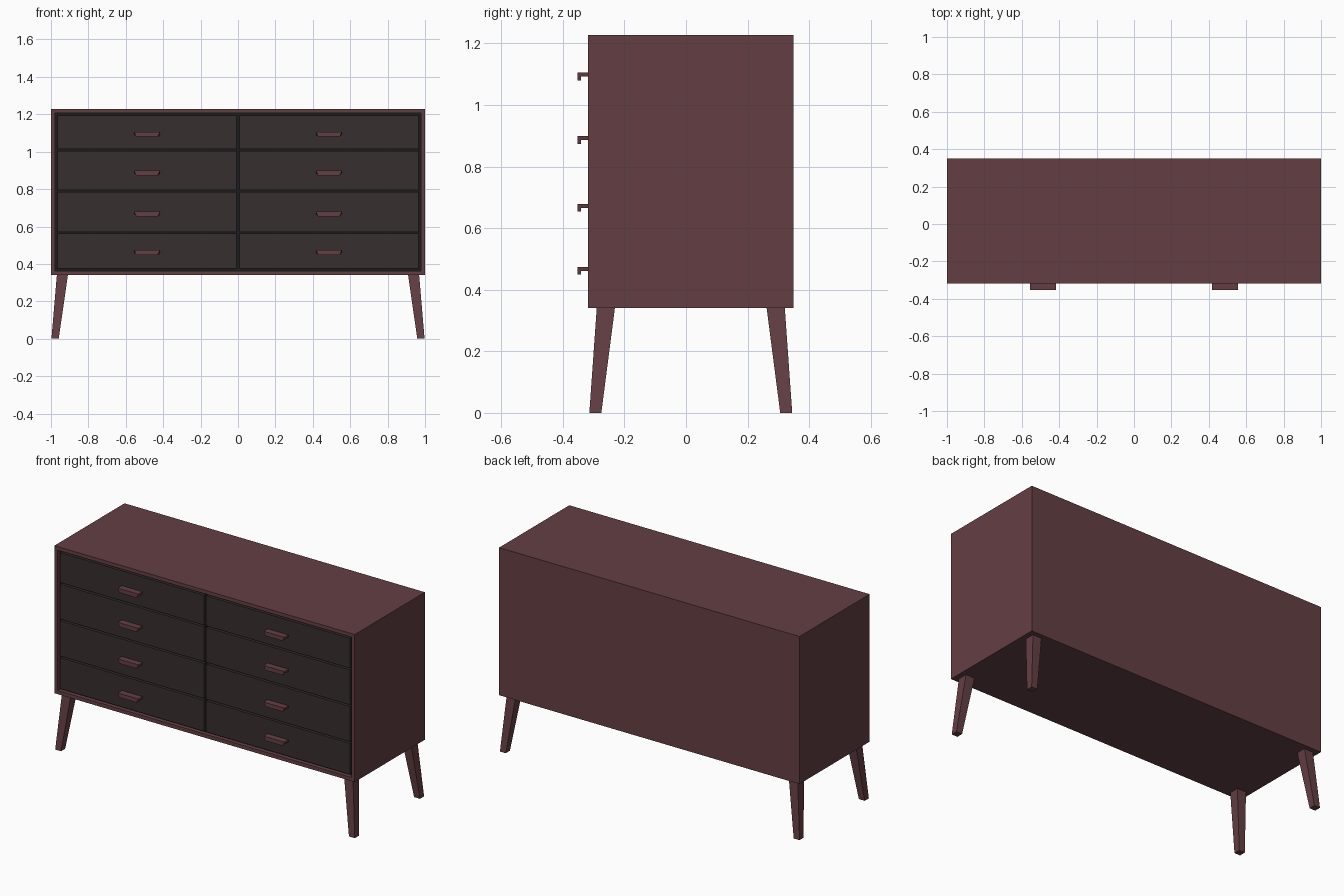
import bpy, bmesh

if "Cube" in bpy.data.objects:
    bpy.data.objects.remove(bpy.data.objects["Cube"])


def material(name, srgb):
    m = bpy.data.materials.new(name)
    lin = [c / 12.92 if c <= 0.04045 else ((c + 0.055) / 1.055) ** 2.4 for c in (v / 255 for v in srgb)]
    m.diffuse_color = (*lin, 1)
    m.use_nodes = True
    m.node_tree.nodes["Principled BSDF"].inputs["Base Color"].default_value = m.diffuse_color
    return m


WOOD = material("reddish brown wood", (100, 63, 68))
DARK = material("charcoal drawer", (55, 46, 47))
SEAM = material("black seam", (28, 25, 25))

CY = 0.0155            # body centre in depth
FRONT, BACK = -0.318, 0.349
BOTTOM, TOP = 0.34, 1.228


def finish(bm, name, *mats):
    bmesh.ops.recalc_face_normals(bm, faces=bm.faces)
    me = bpy.data.meshes.new(name)
    bm.to_mesh(me)
    bm.free()
    for m in mats:
        me.materials.append(m)
    ob = bpy.data.objects.new(name, me)
    bpy.context.collection.objects.link(ob)
    return ob


def box(bm, lo, hi):
    vs = bmesh.ops.create_cube(bm, size=1)["verts"]
    for v in vs:
        for i in range(3):
            v.co[i] = hi[i] if v.co[i] > 0 else lo[i]


# cabinet: a box with a shallow recess in the front for the drawers
bm = bmesh.new()
box(bm, (-1, FRONT, BOTTOM), (1, BACK, TOP))
bm.normal_update()
face = min(bm.faces, key=lambda f: f.calc_center_median().y)
bmesh.ops.inset_individual(bm, faces=[face], thickness=0.031)
r = bmesh.ops.extrude_face_region(bm, geom=[face])
bmesh.ops.translate(bm, vec=(0, 0.025, 0), verts=[g for g in r["geom"] if isinstance(g, bmesh.types.BMVert)])
for g in r["geom"]:
    if isinstance(g, bmesh.types.BMFace):
        g.material_index = 1
if face.is_valid:
    bm.faces.remove(face)
finish(bm, "cabinet", WOOD, SEAM)


def handle(name, cx, z):
    """L-shaped pull: flat plate with a lip that narrows downward."""
    profile = [(FRONT + 0.006, 0), (-0.352, 0), (-0.352, -0.025),
               (-0.341, -0.025), (-0.341, -0.013), (FRONT + 0.006, -0.013)]
    bm = bmesh.new()
    sides = []
    for s in (-1, 1):
        sides.append([bm.verts.new((cx + s * (0.057 if dz < -0.02 else 0.069), y, z + dz))
                      for y, dz in profile])
        bm.faces.new(sides[-1])
    a, b = sides
    for i in range(6):
        j = (i + 1) % 6
        bm.faces.new((a[i], a[j], b[j], b[i]))
    finish(bm, name, WOOD)


# drawers: (bottom, top, handle top) per row, two columns
rows = [(1.014, 1.194, 1.105), (0.794, 1.004, 0.899), (0.572, 0.784, 0.679), (0.375, 0.562, 0.474)]
for n, (z0, z1, hz) in enumerate(rows, 1):
    for side, s in (("left", -1), ("right", 1)):
        x0, x1 = sorted((s * 0.007, s * 0.965))
        bm = bmesh.new()
        box(bm, (x0, FRONT + 0.004, z0), (x1, FRONT + 0.025, z1))
        finish(bm, f"{side}_drawer_{n}", DARK)
        handle(f"{side}_handle_{n}", s * 0.486, hz)

# splayed, tapered square legs
for yname, sy in (("front", -1), ("back", 1)):
    for xname, sx in (("left", -1), ("right", 1)):
        bm = bmesh.new()
        box(bm, (-1, -1, 0), (1, 1, BOTTOM))
        for v in bm.verts:
            cx, cy, h = (0.939, 0.276, 0.0295) if v.co.z > 0.1 else (0.978, 0.310, 0.0195)
            v.co.x = sx * cx + v.co.x * h
            v.co.y = CY + sy * cy + v.co.y * h
        finish(bm, f"{yname}_{xname}_leg", WOOD)
